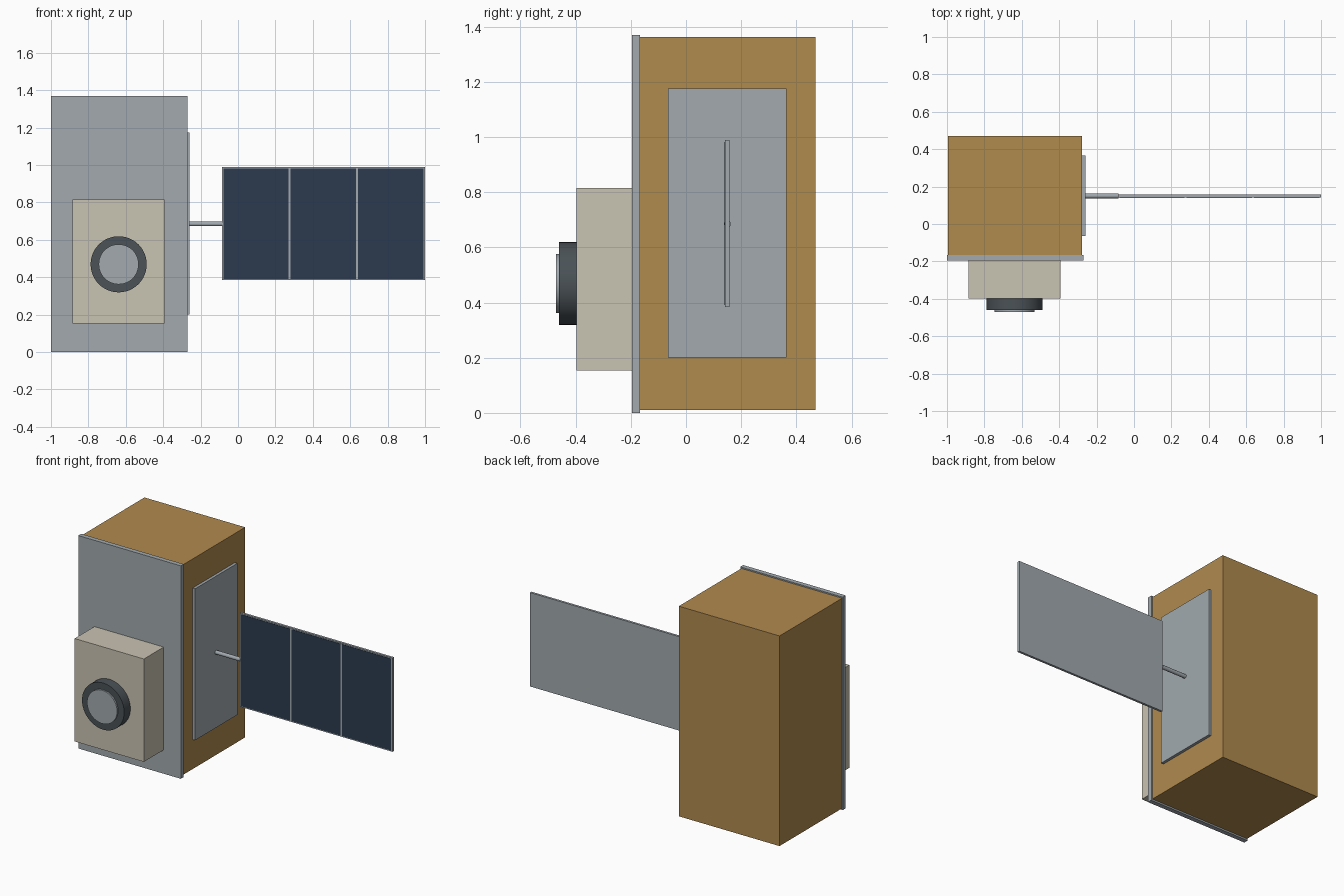
import bpy
import math

if "Cube" in bpy.data.objects:
    bpy.data.objects.remove(bpy.data.objects["Cube"], do_unlink=True)


def material(name, color):
    m = bpy.data.materials.new(name)
    m.use_nodes = True
    m.diffuse_color = (*color, 1)
    bsdf = next(n for n in m.node_tree.nodes if n.type == "BSDF_PRINCIPLED")
    bsdf.inputs["Base Color"].default_value = (*color, 1)
    return m


GOLD = material("gold foil", (0.434, 0.254, 0.076))
GREY = material("light grey metal", (0.36, 0.40, 0.43))
BEIGE = material("beige housing", (0.584, 0.546, 0.445))
DARK = material("dark grey barrel", (0.069, 0.084, 0.095))
NAVY = material("navy solar cell", (0.025, 0.042, 0.076))


def box(name, x, y, z, mat):
    """Box given by its (min, max) range on each axis."""
    spans = (x, y, z)
    bpy.ops.mesh.primitive_cube_add(size=1, location=[sum(s) / 2 for s in spans])
    ob = bpy.context.object
    ob.name = name
    ob.scale = [s[1] - s[0] for s in spans]
    bpy.ops.object.transform_apply(location=False, rotation=False, scale=True)
    ob.data.materials.append(mat)
    return ob


def rod(name, center, radius, length, axis, sides, mat):
    """Smooth cylinder lying along the x or y axis."""
    turn = (0, math.pi / 2, 0) if axis == "x" else (math.pi / 2, 0, 0)
    bpy.ops.mesh.primitive_cylinder_add(vertices=sides, radius=radius, depth=length,
                                        location=center, rotation=turn)
    ob = bpy.context.object
    ob.name = name
    ob.data.materials.append(mat)
    bpy.ops.object.shade_smooth_by_angle(angle=math.radians(35))
    return ob


# Main body with its front plate and side radiator
box("body", (-0.995, -0.278), (-0.167, 0.47), (0.01, 1.362), GOLD)
box("front_plate", (-1, -0.27), (-0.196, -0.166), (0, 1.37), GREY)
box("side_radiator", (-0.279, -0.26), (-0.065, 0.365), (0.2, 1.175), GREY)

# Instrument housing and round lens
box("instrument_housing", (-0.885, -0.392), (-0.397, -0.195), (0.153, 0.815), BEIGE)
rod("lens_barrel", (-0.638, -0.428, 0.469), 0.15, 0.065, "y", 48, DARK)
rod("lens_glass", (-0.638, -0.465, 0.469), 0.107, 0.012, "y", 48, GREY)

# Solar wing: boom, frame and three cells
rod("wing_boom", (-0.173, 0.15, 0.685), 0.0125, 0.18, "x", 20, GREY)
box("wing_frame", (-0.085, 1), (0.142, 0.157), (0.384, 0.988), GREY)
for i in range(3):
    left = -0.078 + i * 0.36
    box(f"solar_cell_{i + 1}", (left, left + 0.349), (0.14, 0.1425), (0.391, 0.981), NAVY)
